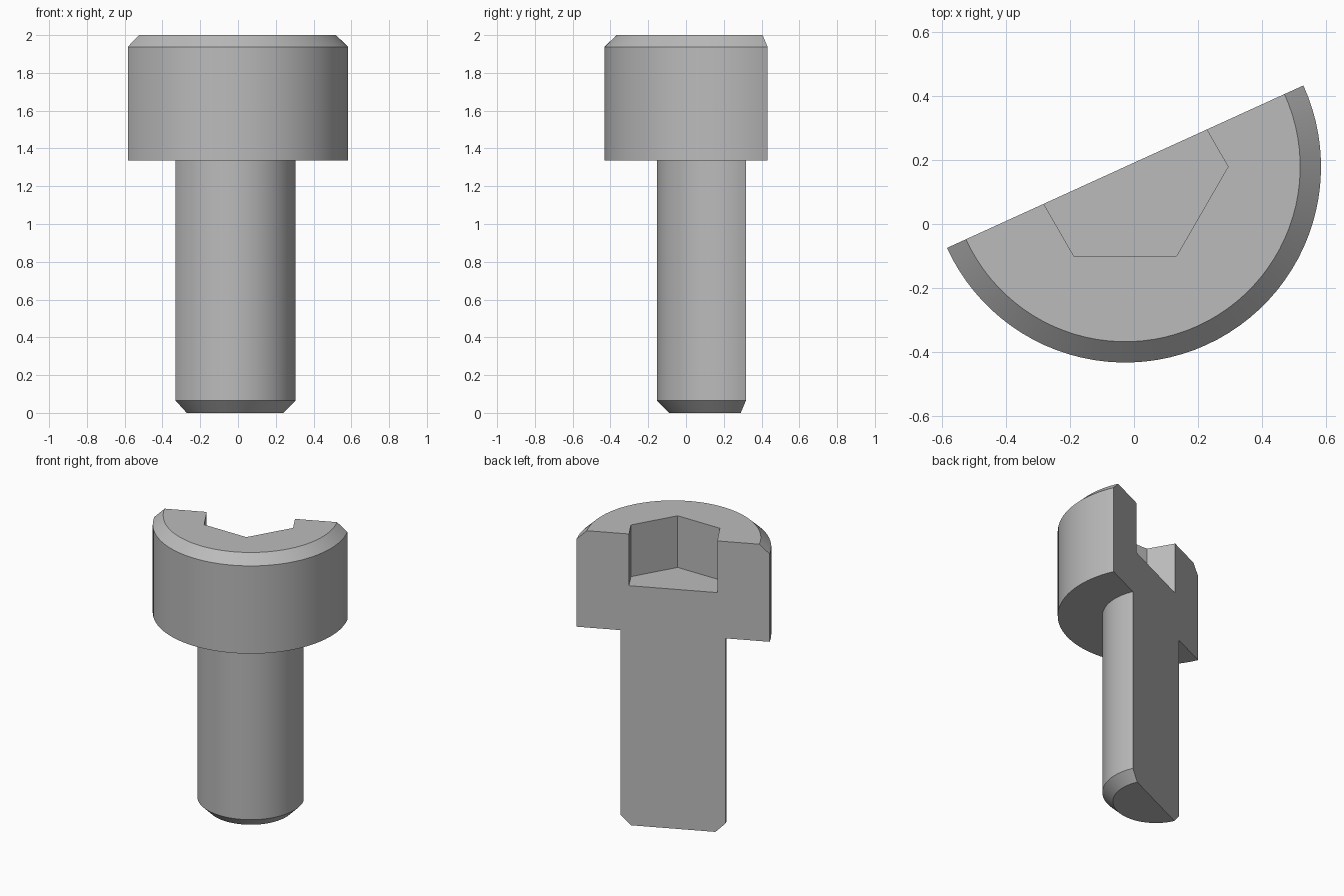
import bpy, bmesh
from math import radians, pi, sin, cos
from mathutils import Matrix, Vector

cube = bpy.data.objects.get("Cube")
if cube:
    bpy.data.objects.remove(cube, do_unlink=True)

HEAD_R, SHAFT_R = 0.611, 0.333
HEAD_Z, TOP = 1.335, 2.0
CHAMFER = 0.065
SOCKET_R, SOCKET_Z = 0.321, 1.645
CUT_ANGLE = radians(24.5)

# Bolt axis position that centres the half section on the origin
axis = Vector((HEAD_R * (cos(CUT_ANGLE) - 1) / 2, HEAD_R * (1 - sin(CUT_ANGLE)) / 2, 0))

steel = bpy.data.materials.new("grey steel")
steel.use_nodes = True
grey = (0.5, 0.5, 0.5, 1)
steel.diffuse_color = grey
steel.node_tree.nodes["Principled BSDF"].inputs["Base Color"].default_value = grey


def add_object(name, bm):
    mesh = bpy.data.meshes.new(name)
    bm.to_mesh(mesh)
    bm.free()
    obj = bpy.data.objects.new(name, mesh)
    mesh.materials.append(steel)
    obj.location = axis
    bpy.context.collection.objects.link(obj)
    return obj


# Half bolt: profile turned through a half circle, then closed by the section face
profile = [(0, 0), (SHAFT_R - CHAMFER, 0), (SHAFT_R, CHAMFER), (SHAFT_R, HEAD_Z),
           (HEAD_R, HEAD_Z), (HEAD_R, TOP - 0.062), (HEAD_R - CHAMFER, TOP), (0, TOP)]
bm = bmesh.new()
verts = [bm.verts.new((r, 0, z)) for r, z in profile]
edges = [bm.edges.new(pair) for pair in zip(verts, verts[1:])]
bmesh.ops.spin(bm, geom=verts + edges, cent=(0, 0, 0), axis=(0, 0, 1),
               angle=pi, steps=48)
bmesh.ops.remove_doubles(bm, verts=bm.verts, dist=1e-4)
bmesh.ops.holes_fill(bm, edges=[e for e in bm.edges if e.is_boundary], sides=0)
bmesh.ops.rotate(bm, verts=bm.verts, cent=(0, 0, 0),
                 matrix=Matrix.Rotation(CUT_ANGLE + pi, 3, 'Z'))
# Merge the flat end fans into single faces
bmesh.ops.dissolve_limit(bm, angle_limit=radians(0.5), verts=bm.verts, edges=bm.edges)
bmesh.ops.recalc_face_normals(bm, faces=bm.faces)
bolt = add_object("half_socket_bolt", bm)

# Hexagonal socket cutter with corners on the x axis
bm = bmesh.new()
ring = [bm.verts.new((SOCKET_R * cos(i * pi / 3), SOCKET_R * sin(i * pi / 3), SOCKET_Z))
        for i in range(6)]
base = bm.faces.new(ring)
top = bmesh.ops.extrude_face_region(bm, geom=[base])["geom"]
bmesh.ops.translate(bm, vec=(0, 0, TOP - SOCKET_Z + 0.2),
                    verts=[g for g in top if isinstance(g, bmesh.types.BMVert)])
bmesh.ops.recalc_face_normals(bm, faces=bm.faces)
cutter = add_object("socket_cutter", bm)
cutter.hide_render = True

# Cut the socket and remove the cutter
cut = bolt.modifiers.new("socket", 'BOOLEAN')
cut.operation = 'DIFFERENCE'
cut.solver = 'EXACT'
cut.object = cutter
bpy.ops.object.select_all(action='DESELECT')
bpy.context.view_layer.objects.active = bolt
bolt.select_set(True)
bpy.ops.object.modifier_apply(modifier=cut.name)
bpy.data.objects.remove(cutter, do_unlink=True)
bpy.ops.object.shade_smooth_by_angle(angle=radians(30))
